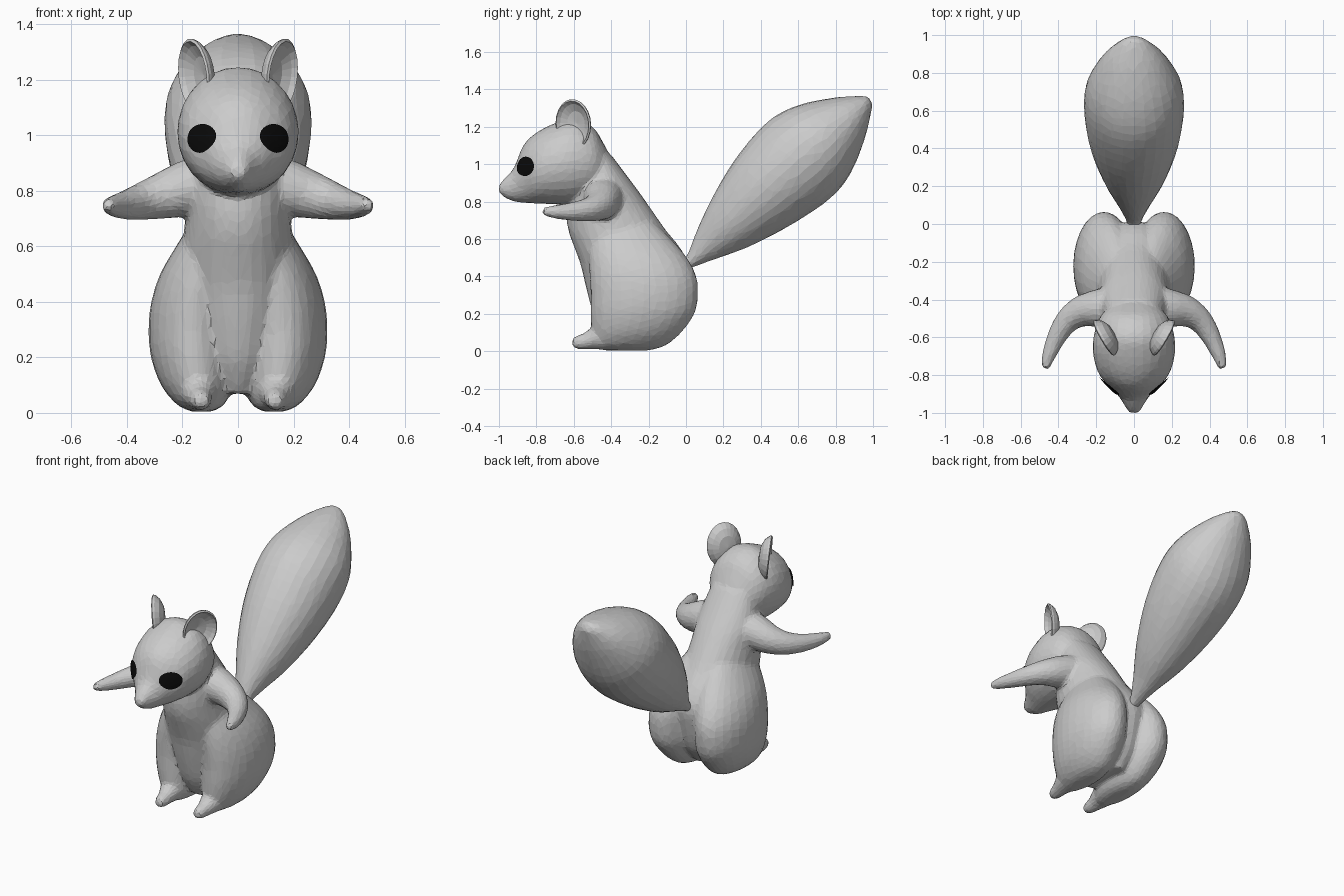
import bpy, bmesh, math
from mathutils import Vector, Matrix

if "Cube" in bpy.data.objects:
    bpy.data.objects.remove(bpy.data.objects["Cube"])

TAU = math.tau


def material(name, rgb):
    m = bpy.data.materials.new(name)
    m.diffuse_color = (*rgb, 1)
    m.use_nodes = True
    m.node_tree.nodes["Principled BSDF"].inputs["Base Color"].default_value = m.diffuse_color
    return m


FUR = material("grey fur", (0.6, 0.6, 0.6))
EYE = material("black eye", (0.003, 0.003, 0.003))


def smooth_path(rows, steps=4):
    """Catmull-Rom interpolation of rows of numbers."""
    out = []
    for i in range(len(rows) - 1):
        p = [rows[max(0, min(len(rows) - 1, i + k))] for k in (-1, 0, 1, 2)]
        for s in range(steps):
            t = s / steps
            out.append([0.5 * (2 * b + (c - a) * t + (2 * a - 5 * b + 4 * c - d) * t * t
                               + (3 * b - a - 3 * c + d) * t ** 3) for a, b, c, d in zip(*p)])
    return out + [list(rows[-1])]


def skin(bm, rings, cap=True):
    """Bridge rings of points into a closed skin."""
    vs = [[bm.verts.new(p) for p in r] for r in rings]
    n = len(vs[0])
    for a, b in zip(vs, vs[1:]):
        for i in range(n):
            j = (i + 1) % n
            bm.faces.new((a[i], a[j], b[j], b[i]))
    if cap:
        bm.faces.new(vs[0][::-1])
        bm.faces.new(vs[-1])


def loft(bm, rows, n=28, side=1):
    """Rows: y0, z0, y1, z1, half width, centre x."""
    rings = []
    for y0, z0, y1, z1, w, cx in smooth_path(rows):
        mid, half = Vector((cx, (y0 + y1) / 2, (z0 + z1) / 2)), Vector((0, (y1 - y0) / 2, (z1 - z0) / 2))
        ring = []
        for i in range(n):
            a = TAU * i / n
            p = mid + half * math.cos(a) + Vector((w * math.sin(a), 0, 0))
            p.x *= side
            ring.append(p)
        rings.append(ring)
    skin(bm, rings)


def tube(bm, rows, n=20, side=1):
    """Rows: x, y, z, radius."""
    rows = smooth_path(rows)
    pts = [Vector(r[:3]) for r in rows]
    rings = []
    for i, p in enumerate(pts):
        d = (pts[min(i + 1, len(pts) - 1)] - pts[max(i - 1, 0)]).normalized()
        u = d.cross(Vector((0, 0, 1))).normalized()
        v = u.cross(d)
        ring = [p + rows[i][3] * (u * math.cos(TAU * k / n) + v * math.sin(TAU * k / n)) for k in range(n)]
        for q in ring:
            q.x *= side
        rings.append(ring)
    skin(bm, rings)


def finish(bm, name, mat):
    bmesh.ops.recalc_face_normals(bm, faces=bm.faces)
    me = bpy.data.meshes.new(name)
    bm.to_mesh(me)
    bm.free()
    me.materials.append(mat)
    ob = bpy.data.objects.new(name, me)
    bpy.context.collection.objects.link(ob)
    return ob


def facet(ob, voxel, smooth, ratio):
    """Fuse the parts, soften the joints, reduce to irregular facets."""
    m = ob.modifiers.new("fuse", 'REMESH')
    m.mode, m.voxel_size = 'VOXEL', voxel
    m = ob.modifiers.new("soften", 'SMOOTH')
    m.factor, m.iterations = 0.5, smooth
    m = ob.modifiers.new("facets", 'DECIMATE')
    m.ratio = ratio


# Body: torso, head, haunches, feet and arms fused together
bm = bmesh.new()
loft(bm, [(y0, z, y1, z, w, 0) for z, y0, y1, w in (
    (.07, -.43, -.12, .08), (.18, -.49, -.04, .15), (.32, -.53, .0, .19),
    (.45, -.56, .015, .22), (.55, -.595, -.03, .215), (.65, -.63, -.11, .195),
    (.75, -.64, -.18, .188), (.85, -.62, -.25, .185), (.95, -.58, -.325, .16),
    (1.05, -.55, -.40, .13))])
loft(bm, [(y, z0, y, z1, w, 0) for y, z0, z1, w in (
    (-1.0, .85, .885, .025), (-.975, .825, .92, .042), (-.92, .80, .98, .075),
    (-.87, .793, 1.10, .122), (-.8, .79, 1.168, .183), (-.7, .785, 1.22, .215),
    (-.6, .785, 1.245, .215), (-.5, .82, 1.2, .185), (-.44, .88, 1.11, .13),
    (-.405, .93, 1.04, .07))])
for s in (-1, 1):
    loft(bm, [(y0, z, y1, z, w, cx) for z, y0, y1, w, cx in (
        (.004, -.44, -.2, .035, .13), (.03, -.49, -.11, .085, .135),
        (.1, -.505, -.025, .13, .147), (.2, -.51, .045, .155, .158),
        (.3, -.51, .064, .162, .16), (.4, -.515, .055, .16, .152),
        (.5, -.52, .005, .15, .13), (.6, -.52, -.08, .125, .098),
        (.7, -.5, -.18, .09, .07))], side=s)
    tube(bm, [(.14, -.36, .09, .08), (.14, -.46, .075, .068), (.137, -.53, .055, .046),
              (.133, -.58, .046, .036), (.13, -.608, .042, .022)], side=s)
    tube(bm, [(.07, -.44, .82, .12), (.17, -.445, .81, .105), (.27, -.46, .782, .085),
              (.35, -.51, .76, .066), (.41, -.6, .747, .051), (.452, -.7, .745, .036),
              (.47, -.765, .748, .021)], side=s)
body = finish(bm, "body", FUR)
facet(body, 0.012, 6, 0.09)

# Tail: pointed plume
bm = bmesh.new()
loft(bm, [(*r, 0) for r in (
    (-.02, .49, .0, .43, .04), (.01, .52, .04, .45, .045), (.06, .65, .15, .49, .085),
    (.15, .84, .34, .56, .165), (.28, 1.05, .57, .68, .235), (.44, 1.23, .775, .82, .265),
    (.6, 1.315, .885, .96, .248), (.79, 1.355, .96, 1.15, .165), (.93, 1.365, .99, 1.28, .075),
    (.975, 1.36, .998, 1.32, .025))])
tail = finish(bm, "tail", FUR)
facet(tail, 0.014, 4, 0.06)


def frame(origin, normal, up):
    """Matrix whose local z is the normal and local y follows up."""
    z = Vector(normal).normalized()
    x = Vector(up).cross(z).normalized()
    m = Matrix((x, z.cross(x), z)).transposed().to_4x4()
    m.translation = origin
    return m


for s, label in ((-1, "left"), (1, "right")):
    # Ear: cupped dish opening outward and forward
    bm = bmesh.new()
    cup = [(.02, -.042), (.5, -.036), (.8, -.018), (.97, .006), (1, .018),
           (.93, .024), (.8, .006), (.5, -.014), (.02, -.022)]
    skin(bm, [[(.108 * r * math.cos(TAU * k / 22), .135 * r * math.sin(TAU * k / 22), h)
               for k in range(22)] for r, h in cup])
    bm.transform(frame((.143 * s, -.595, 1.215), (.86 * s, -.5, -.1), (.1 * s, 0, 1)))
    finish(bm, label + "_ear", FUR)

    # Eye: thin round plate hugging the face
    bm = bmesh.new()
    n = 24
    rings = [[bm.verts.new((.066 * r * math.cos(TAU * k / n), .05 * r * math.sin(TAU * k / n), 0))
              for k in range(n)] for r in (.2, .4, .6, .8, 1)]
    bm.faces.new(rings[0])
    for a, b in zip(rings, rings[1:]):
        for k in range(n):
            bm.faces.new((a[k], b[k], b[(k + 1) % n], a[(k + 1) % n]))
    bm.transform(frame((.124 * s, -.85, .987), (.63 * s, -.76, .1), (0, 0, 1)))
    eye = finish(bm, label + "_eye", EYE)
    wrap = eye.modifiers.new("hug", 'SHRINKWRAP')
    wrap.target, wrap.wrap_method = body, 'NEAREST_SURFACEPOINT'
    wrap.wrap_mode, wrap.offset = 'ABOVE_SURFACE', 0.008
